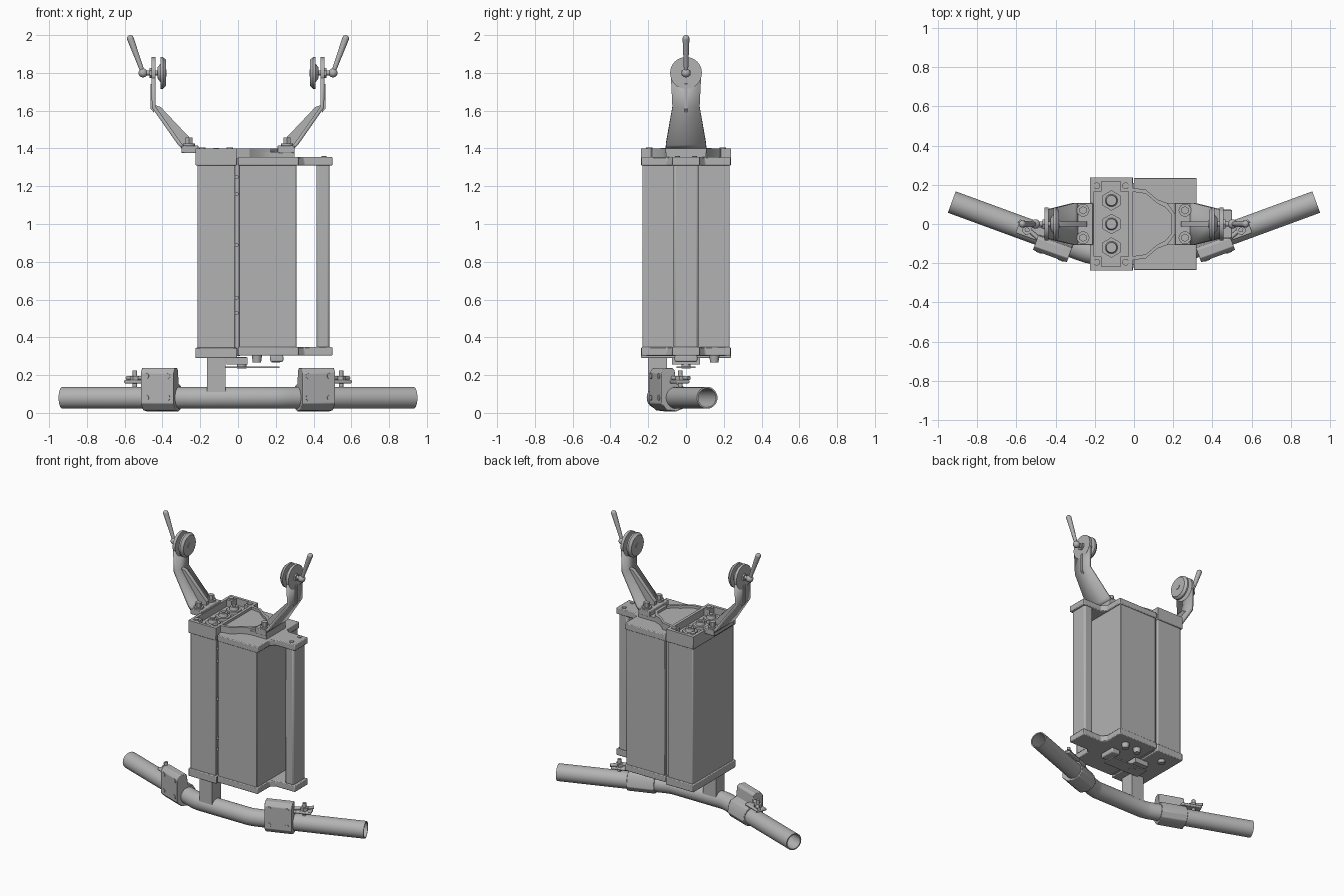
import bpy, bmesh, math
from mathutils import Matrix, Vector

if "Cube" in bpy.data.objects:
    bpy.data.objects.remove(bpy.data.objects["Cube"], do_unlink=True)

GREY = (0.45, 0.45, 0.45, 1)
mat = bpy.data.materials.new("plain grey")
mat.use_nodes = True
mat.diffuse_color = GREY
mat.node_tree.nodes["Principled BSDF"].inputs["Base Color"].default_value = GREY
I = Matrix.Identity(4)
made = []


def finish(bm, name, m=I, bevel=0):
    bm.transform(m)
    bmesh.ops.recalc_face_normals(bm, faces=bm.faces)
    me = bpy.data.meshes.new(name)
    bm.to_mesh(me)
    bm.free()
    me.materials.append(mat)
    ob = bpy.data.objects.new(name, me)
    bpy.context.collection.objects.link(ob)
    if bevel:
        mod = ob.modifiers.new("bevel", 'BEVEL')
        mod.width, mod.segments, mod.limit_method = bevel, 2, 'ANGLE'
    made.append(ob)
    return ob


def box(name, x, y, z, m=I, bevel=0):
    bm = bmesh.new()
    bmesh.ops.create_cube(bm, size=1)
    for v in bm.verts:
        v.co = [r[0] if c < 0 else r[1] for c, r in zip(v.co, (x, y, z))]
    return finish(bm, name, m, bevel)


def rod(name, a, b, r, r2=None, m=I, segs=24, bevel=0):
    a, b = Vector(a), Vector(b)
    bm = bmesh.new()
    bmesh.ops.create_cone(bm, cap_ends=True, segments=segs, radius1=r,
                          radius2=r if r2 is None else r2, depth=(b - a).length)
    q = (b - a).to_track_quat('Z', 'Y').to_matrix().to_4x4()
    return finish(bm, name, m @ Matrix.Translation((a + b) / 2) @ q, bevel)


def ball(name, c, r, m=I):
    bm = bmesh.new()
    bmesh.ops.create_uvsphere(bm, u_segments=16, v_segments=10, radius=r)
    return finish(bm, name, m @ Matrix.Translation(c))


def prism(name, pts, axis, lo, hi, m=I, bevel=0):
    """Extrude a 2D outline along the given axis."""
    bm = bmesh.new()
    def place(p, d):
        c = list(p)
        c.insert(axis, d)
        return bm.verts.new(c)
    f = bm.faces.new([place(p, lo) for p in pts])
    ext = bmesh.ops.extrude_face_region(bm, geom=[f])
    for v in ext["geom"]:
        if isinstance(v, bmesh.types.BMVert):
            v.co[axis] = hi
    return finish(bm, name, m, bevel)


def pipe(name, path, z, outer, inner, segs=32):
    """Hollow pipe swept along a level path."""
    bm = bmesh.new()
    pts = [Vector(p) for p in path]
    last = len(pts) - 1
    rings = []
    for i, r in [(i, outer) for i in range(last + 1)] + [(i, inner) for i in range(last, -1, -1)]:
        t = (pts[min(i + 1, last)] - pts[max(i - 1, 0)]).normalized()
        ring = []
        for k in range(segs):
            a = 2 * math.pi * k / segs
            c, s = r * math.cos(a), r * math.sin(a)
            ring.append(bm.verts.new((pts[i].x - t.y * c, pts[i].y + t.x * c, z + s)))
        rings.append(ring)
    for i, ring in enumerate(rings):
        nxt = rings[(i + 1) % len(rings)]
        for k in range(segs):
            j = (k + 1) % segs
            bm.faces.new((ring[k], ring[j], nxt[j], nxt[k]))
    return finish(bm, name)


def mirrored(pts):
    """Complete an outline that is symmetric about its second axis."""
    return pts + [(a, -b) for a, b in reversed(pts)]


# Main handlebar pipe and its post
half = [(0.2, -0.15), (0.235, -0.142), (0.27, -0.13), (0.93, 0.112)]
pipe("handlebar_pipe", [(-x, y) for x, y in reversed(half)] + half, 0.08, 0.058, 0.05)
box("support_post", (-0.165, -0.065), (-0.2, -0.1), (0.11, 0.3))

# Narrow case with its caps
box("narrow_case", (-0.215, -0.015), (-0.23, 0.23), (0.34, 1.32), bevel=0.006)
box("narrow_bottom_cap", (-0.225, -0.005), (-0.238, 0.238), (0.29, 0.345), bevel=0.005)
box("narrow_top_cap", (-0.225, -0.008), (-0.238, 0.238), (1.31, 1.35), bevel=0.004)
box("tray_outer_wall", (-0.225, -0.205), (-0.238, 0.238), (1.345, 1.4))
box("tray_inner_wall", (-0.028, -0.008), (-0.238, 0.238), (1.345, 1.4))
for s in (-1, 1):
    box("tray_end_wall", (-0.21, -0.02), sorted((s * 0.218, s * 0.238)), (1.345, 1.4))
    for x in (-0.19, -0.043):
        box("tray_corner_boss", (x - 0.025, x + 0.025), sorted((s * 0.165, s * 0.23)), (1.345, 1.398))
        rod("tray_screw", (x, s * 0.195, 1.39), (x, s * 0.195, 1.406), 0.017)
for y in (-0.12, 0, 0.12):
    rod("connector_nut", (-0.115, y, 1.345), (-0.115, y, 1.372), 0.052, segs=6)
    rod("connector_plug", (-0.115, y, 1.37), (-0.115, y, 1.396), 0.032, 0.026)
    rod("connector_pin", (-0.115, y, 1.39), (-0.115, y, 1.402), 0.014)

# Seam strip with small fasteners
box("seam_strip", (-0.02, 0.01), (-0.21, 0.21), (0.3, 1.35))
for z in (0.53, 0.61, 0.89, 1.16, 1.25):
    rod("seam_fastener", (-0.007, -0.222, z), (-0.007, -0.2, z), 0.01, segs=12)

# Wide case, with caps reaching out to the grip
box("wide_case", (0.005, 0.31), (-0.23, 0.23), (0.34, 1.32), bevel=0.004)
cap = mirrored([(0.0, 0.236), (0.32, 0.236), (0.32, 0.1), (0.35, 0.073), (0.5, 0.073)])
for name, lo, hi in (("wide_bottom_cap", 0.303, 0.348), ("wide_top_cap", 1.31, 1.354)):
    prism(name, cap, 2, lo, hi, bevel=0.005)
box("grip_pillar", (0.415, 0.485), (-0.066, 0.066), (0.34, 1.32), bevel=0.012)
for y in (-0.045, 0.045):
    rod("grip_screw", (0.455, y, 1.35), (0.455, y, 1.36), 0.014)

# Shaped bridge plate with a raised rim
edge = [(-0.01, 0.185), (0.06, 0.175), (0.12, 0.125), (0.17, 0.107), (0.3, 0.107)]
prism("bridge_plate", mirrored(edge), 2, 1.352, 1.382)
inset = [(x, y - 0.02) for x, y in edge[:3]] + [(0.16, 0.085), (0.19, 0.05)]
for s in (-1, 1):
    rim = edge[:4] + [(0.21, 0.05)] + inset[::-1]
    prism("bridge_rim", [(x, s * y) for x, y in rim], 2, 1.38, 1.4)
box("bridge_end_rim", (0.19, 0.21), (-0.05, 0.05), (1.38, 1.4))

# Bent support arms with clamping pads and levers
for s in (1, -1):
    m = Matrix.Diagonal((s, 1, 1, 1))
    side = "left" if s > 0 else "right"
    box(side + "_arm_foot", (0.21, 0.3), (-0.108, 0.108), (1.375, 1.415), m, 0.004)
    # sheet widening toward the foot
    bm = bmesh.new()
    strip = [(0.285, 1.4, 0.108), (0.31, 1.425, 0.106), (0.447, 1.62, 0.072), (0.447, 1.78, 0.08)]
    rows = [[bm.verts.new((x, k * w, z)) for k in (-1, 1)] for x, z, w in strip]
    for a, b in zip(rows, rows[1:]):
        bm.faces.new((a[0], a[1], b[1], b[0]))
    sheet = finish(bm, side + "_arm_sheet", m)
    mod = sheet.modifiers.new("thickness", 'SOLIDIFY')
    mod.thickness, mod.offset = 0.02, 0
    rod(side + "_arm_head", (0.437, 0, 1.8), (0.457, 0, 1.8), 0.084, m=m, segs=40)
    prism(side + "_arm_inner_rib", [(0.24, 1.4), (0.24, 1.44), (0.41, 1.62), (0.442, 1.63), (0.3, 1.41)],
          1, -0.014, 0.014, m)
    prism(side + "_arm_outer_rib", [(0.445, 1.59), (0.463, 1.61), (0.463, 1.74), (0.445, 1.75)],
          1, -0.008, 0.008, m)
    for y in (-0.07, 0.07):
        rod(side + "_foot_washer", (0.26, y, 1.41), (0.26, y, 1.425), 0.032, m=m)
        rod(side + "_foot_bolt", (0.26, y, 1.42), (0.26, y, 1.457), 0.021, m=m, segs=6)
    rod(side + "_pad", (0.382, 0, 1.8), (0.398, 0, 1.8), 0.07, 0.084, m, 40)
    rod(side + "_pad_back", (0.398, 0, 1.8), (0.41, 0, 1.8), 0.084, m=m, segs=40)
    rod(side + "_pad_button", (0.378, 0, 1.8), (0.384, 0, 1.8), 0.018, m=m)
    rod(side + "_pad_collar", (0.41, 0, 1.8), (0.425, 0, 1.8), 0.05, 0.03, m)
    rod(side + "_pad_axle", (0.4, 0, 1.8), (0.51, 0, 1.8), 0.013, m=m)
    rod(side + "_pad_nut", (0.455, 0, 1.8), (0.468, 0, 1.8), 0.026, m=m, segs=6)
    ball(side + "_lever_hub", (0.503, 0, 1.8), 0.024, m)
    rod(side + "_lever_arm", (0.505, 0, 1.805), (0.57, 0, 1.982), 0.011, 0.018, m)
    ball(side + "_lever_tip", (0.57, 0, 1.982), 0.018, m)

    # Pipe clamps aligned with the bent ends
    c = m @ Matrix.Translation((0.4, -0.083, 0.08)) @ Matrix.Rotation(math.radians(20), 4, 'Z')
    shell = [(-0.086, -0.03), (-0.086, 0.13), (-0.066, 0.158), (-0.02, 0.158), (-0.008, 0.145), (0, 0.075),
             (0.04, 0.062), (0.06, 0.03), (0.068, -0.02), (0.045, -0.055), (0, -0.072), (-0.05, -0.066)]
    prism(side + "_pipe_clamp", shell, 0, -0.092, 0.092, c, 0.004)
    for x in (-0.06, 0.06):
        for z in (0, 0.115):
            rod(side + "_clamp_screw", (x, -0.08, z), (x, -0.09, z), 0.015, m=c)
    box(side + "_clamp_tab", (0.06, 0.205), (-0.035, 0.035), (0.076, 0.094), c, 0.006)
    rod(side + "_clamp_stud", (0.155, 0, 0.055), (0.155, 0, 0.145), 0.012, m=c)
    rod(side + "_clamp_nut", (0.155, 0, 0.092), (0.155, 0, 0.115), 0.027, m=c, segs=6)
    rod(side + "_clamp_lever", (0.09, -0.02, 0.105), (0.21, 0.03, 0.105), 0.011, m=c)

# Latch and fittings beneath the caps
box("latch_plate", (-0.07, 0.22), (-0.05, 0.05), (0.237, 0.246))
box("latch_bracket", (-0.06, 0.05), (-0.075, 0.075), (0.255, 0.292))
box("latch_hook", (0.17, 0.24), (-0.06, 0.06), (0.27, 0.306), bevel=0.008)
rod("latch_pin", (0.02, 0, 0.235), (0.02, 0, 0.295), 0.025)
for x, y in ((-0.115, 0.15), (0.1, 0.15), (0.2, 0.15)):
    rod("underside_foot", (x, y, 0.268), (x, y, 0.31), 0.022, 0.028)

bpy.ops.object.select_all(action='DESELECT')
for ob in made:
    ob.select_set(True)
bpy.context.view_layer.objects.active = made[0]
bpy.ops.object.shade_smooth_by_angle(angle=math.radians(30))
